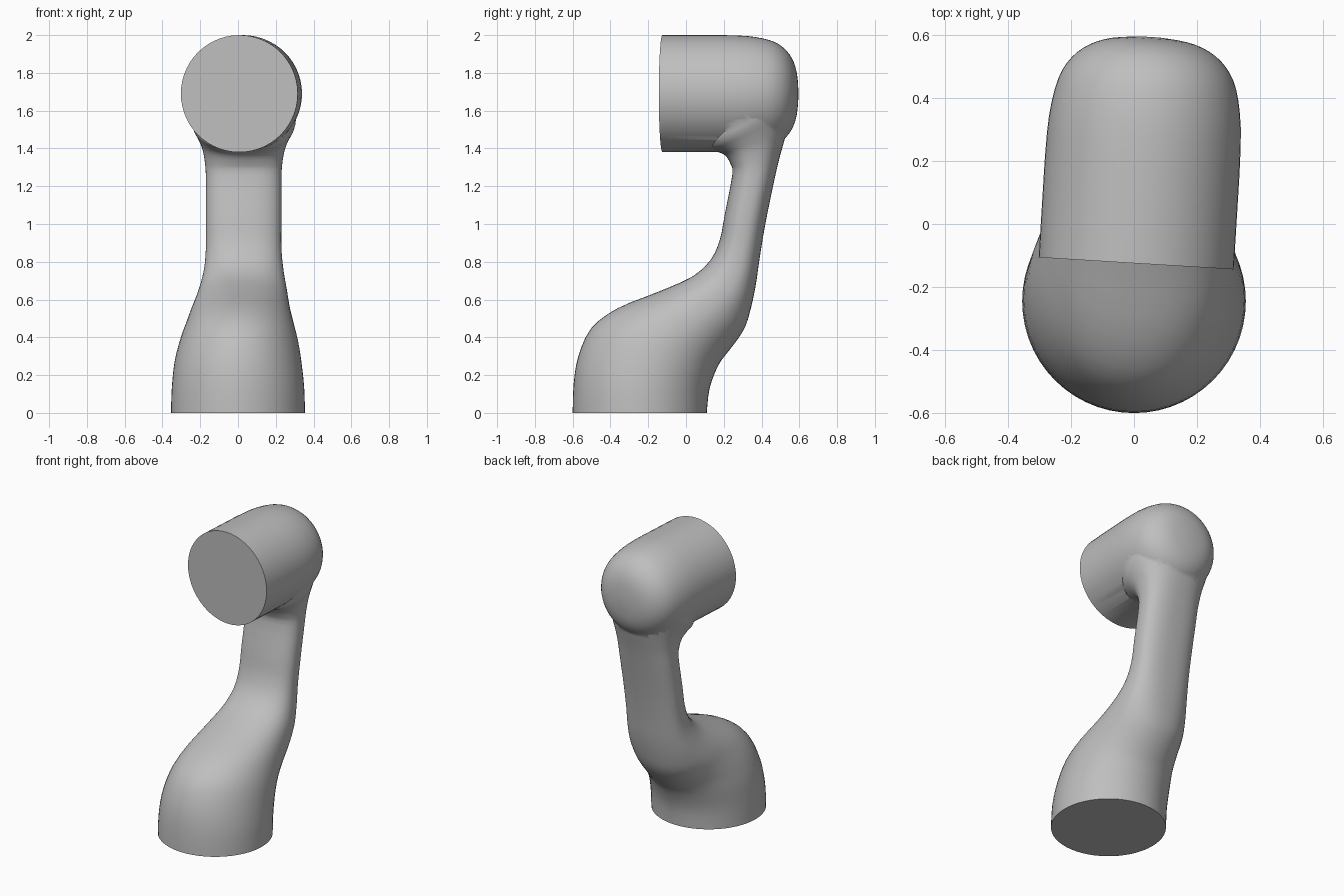
import bpy, bmesh
from math import cos, sin, pi, radians, copysign
from mathutils import Vector

cube = bpy.data.objects.get("Cube")
if cube:
    bpy.data.objects.remove(cube, do_unlink=True)

SIDES = 56

grey = bpy.data.materials.new("light_grey")
grey.use_nodes = True
colour = (0.52, 0.52, 0.52, 1)
grey.diffuse_color = colour
grey.node_tree.nodes["Principled BSDF"].inputs["Base Color"].default_value = colour


def spline(rows, steps):
    """Catmull-Rom through rows of numbers."""
    out = []
    for i in range(len(rows) - 1):
        a, b, c, d = (rows[max(0, min(len(rows) - 1, i + k))] for k in (-1, 0, 1, 2))
        for s in range(steps):
            t = s / steps
            out.append([q + t * (r - p) / 2 + t * t * (p - 2.5 * q + 2 * r - u / 2)
                        + t ** 3 * (1.5 * (q - r) + (u - p) / 2)
                        for p, q, r, u in zip(a, b, c, d)])
    return out + [list(rows[-1])]


def loft(name, rows):
    """Each row: near edge y, z, far edge y, z, half width, centre x, squareness."""
    bm = bmesh.new()
    rings = []
    for y0, z0, y1, z1, width, cx, power in rows:
        near, far = Vector((cx, y0, z0)), Vector((cx, y1, z1))
        mid, half = (near + far) / 2, (far - near) / 2
        ring = []
        for k in range(SIDES):
            a = 2 * pi * k / SIDES
            u, v = (copysign(abs(f) ** (2 / power), f) for f in (cos(a), sin(a)))
            ring.append(bm.verts.new(mid + half * u + Vector((width * v, 0, 0))))
        rings.append(ring)
    for lo, hi in zip(rings, rings[1:]):
        for k in range(SIDES):
            n = (k + 1) % SIDES
            bm.faces.new((lo[k], lo[n], hi[n], hi[k]))
    bm.faces.new(rings[0])
    bm.faces.new(rings[-1])
    bmesh.ops.recalc_face_normals(bm, faces=bm.faces)
    mesh = bpy.data.meshes.new(name)
    bm.to_mesh(mesh)
    bm.free()
    mesh.materials.append(grey)
    obj = bpy.data.objects.new(name, mesh)
    bpy.context.collection.objects.link(obj)
    return obj


# Round foot, sloping shoulder, slim arm and flare into the head
arm_rows = [
    (-.6, 0, .11, 0, .355, 0, 2),
    (-.595, .15, .125, .13, .35, 0, 2),
    (-.57, .3, .17, .25, .335, 0, 2),
    (-.5, .45, .22, .32, .312, .005, 2),
    (-.36, .555, .27, .385, .285, .01, 2.1),
    (-.15, .64, .315, .46, .26, .015, 2.2),
    (.03, .72, .345, .56, .235, .025, 2.3),
    (.13, .81, .37, .68, .212, .03, 2.4),
    (.18, .92, .39, .82, .2, .03, 2.5),
    (.205, 1.05, .42, 1, .2, .03, 2.5),
    (.245, 1.26, .465, 1.22, .2, .03, 2.5),
    (.235, 1.32, .49, 1.33, .205, .03, 2.4),
    (.205, 1.365, .52, 1.44, .22, .03, 2.3),
    (.16, 1.385, .55, 1.55, .245, .03, 2.2),
    (.1, 1.42, .58, 1.66, .275, .03, 2.1),
    (.1, 1.6, .57, 1.75, .285, .03, 2),
]
arm = loft("robot_arm_link", spline(arm_rows, 3))

# Cylindrical head with a domed back, turned slightly sideways
profile = [(.3, .31), (.45, .305), (.57, .283), (.64, .245),
           (.685, .19), (.71, .12), (.72, .03)]
dome = spline(profile, 3)
head = loft("joint_head", [(t, -r, t, r, r, 0, 2) for t, r in [(0, .31)] + dome])
head.location = (.007, -.125, 1.69)
head.rotation_euler.z = radians(-3.5)

# Fuse both into one body
union = arm.modifiers.new("fuse_head", "BOOLEAN")
union.operation = "UNION"
union.solver = "EXACT"
union.object = head
bpy.context.view_layer.objects.active = arm
bpy.ops.object.select_all(action="DESELECT")
arm.select_set(True)
bpy.ops.object.modifier_apply(modifier=union.name)
bpy.data.objects.remove(head, do_unlink=True)
bpy.ops.object.shade_smooth_by_angle(angle=radians(40))
